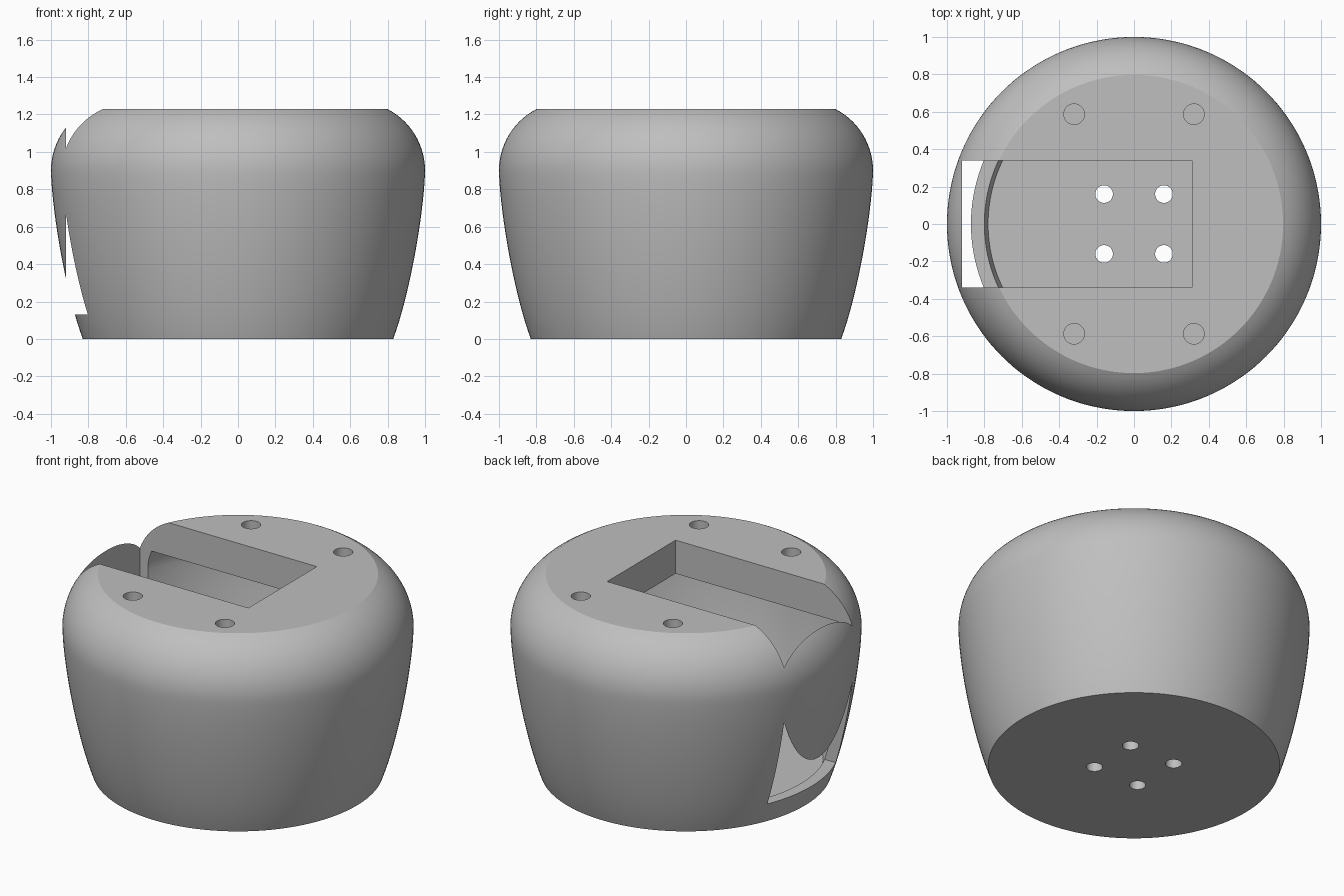
import bpy, bmesh, math
from mathutils import Vector, Matrix

if "Cube" in bpy.data.objects:
    bpy.data.objects.remove(bpy.data.objects["Cube"], do_unlink=True)

grey = bpy.data.materials.new("plain grey")
grey.use_nodes = True
grey.diffuse_color = (0.52, 0.52, 0.52, 1)
grey.node_tree.nodes["Principled BSDF"].inputs["Base Color"].default_value = grey.diffuse_color


def add_object(name, bm):
    bmesh.ops.recalc_face_normals(bm, faces=bm.faces)
    mesh = bpy.data.meshes.new(name)
    bm.to_mesh(mesh)
    bm.free()
    mesh.materials.append(grey)
    obj = bpy.data.objects.new(name, mesh)
    bpy.context.collection.objects.link(obj)
    return obj


def bezier(p, steps):
    """Cubic curve through (radius, height) control points."""
    a, b, c, d = map(Vector, p)
    for i in range(steps):
        t = i / steps
        yield a*(1-t)**3 + b*3*t*(1-t)**2 + c*3*t*t*(1-t) + d*t**3


def lathe(name, flank, shoulder_radius, top, segments=144):
    """Closed solid: curved flank, circular shoulder, flat top and bottom."""
    profile = list(bezier(flank, 18))
    r, z = flank[-1]
    end = math.asin((top - z) / shoulder_radius)
    for i in range(15):
        a = end * i / 14
        profile.append((r - shoulder_radius * (1 - math.cos(a)),
                        z + shoulder_radius * math.sin(a)))
    bm = bmesh.new()
    rings = []
    for r, z in profile:
        angles = [math.tau * k / segments for k in range(segments)]
        rings.append([bm.verts.new((r*math.cos(a), r*math.sin(a), z)) for a in angles])
    for low, high in zip(rings, rings[1:]):
        for k in range(segments):
            n = (k + 1) % segments
            bm.faces.new((low[k], low[n], high[n], high[k]))
    bm.faces.new(rings[0][::-1])
    bm.faces.new(rings[-1])
    return add_object(name, bm)


def box(name, low, high):
    bm = bmesh.new()
    low, high = Vector(low), Vector(high)
    bmesh.ops.create_cube(bm, size=1, matrix=Matrix.Translation((low + high) / 2)
                          @ Matrix.Diagonal((*(high - low), 1)))
    return add_object(name, bm)


def four_pins(name, x, y, radius, low, high):
    bm = bmesh.new()
    for sx in (-1, 1):
        for sy in (-1, 1):
            bmesh.ops.create_cone(bm, cap_ends=True, segments=40, radius1=radius,
                                  radius2=radius, depth=high - low,
                                  matrix=Matrix.Translation((sx*x, sy*y, (low + high)/2)))
    return add_object(name, bm)


# Rounded tapering outer body
body = lathe("hollow_body", [(0.83, 0), (0.922, 0.25), (0.995, 0.68), (1, 0.9)], 0.37, 1.23)

# Hollow interior, slot through the top, screw holes and floor holes
cutters = [
    lathe("cavity_cutter", [(0.78, 0.07), (0.852, 0.26), (0.925, 0.68), (0.93, 0.9)], 0.3, 1.02),
    box("slot_cutter", (-0.92, -0.34, 0.13), (0.31, 0.34, 1.5)),
    four_pins("screw_hole_cutter", 0.32, 0.587, 0.055, 0.95, 1.4),
    four_pins("floor_hole_cutter", 0.16, 0.16, 0.047, -0.1, 0.1),
]
bpy.context.view_layer.objects.active = body
for cutter in cutters:
    cutter.hide_render = True
    mod = body.modifiers.new(cutter.name, 'BOOLEAN')
    mod.operation = 'DIFFERENCE'
    mod.solver = 'EXACT'
    mod.object = cutter
    bpy.ops.object.modifier_apply(modifier=mod.name)
    bpy.data.objects.remove(cutter, do_unlink=True)

bpy.ops.object.select_all(action='DESELECT')
body.select_set(True)
bpy.ops.object.shade_smooth_by_angle(angle=math.radians(25))
